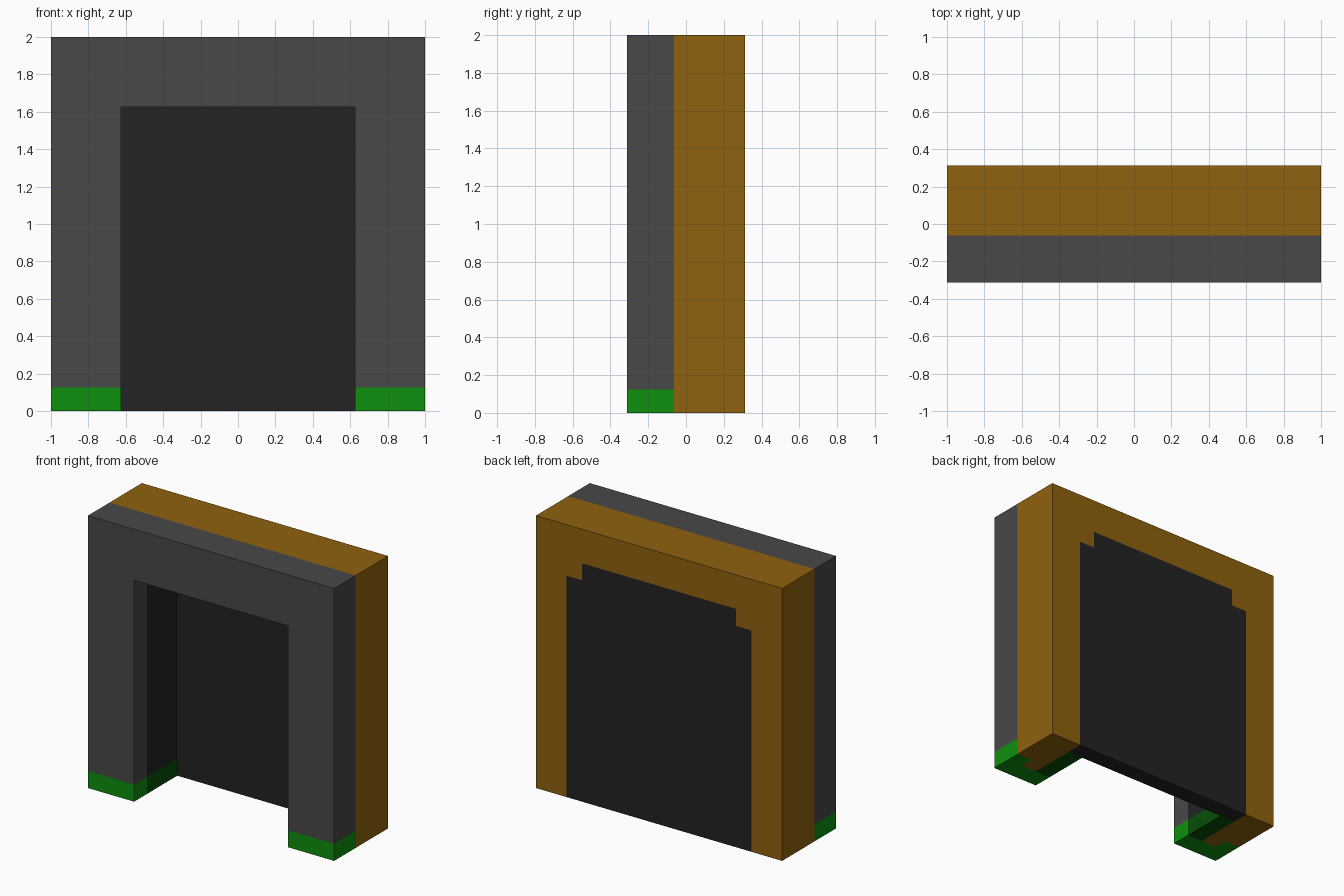
import bpy
import bmesh
from mathutils import Vector

if "Cube" in bpy.data.objects:
    bpy.data.objects.remove(bpy.data.objects["Cube"], do_unlink=True)


def linear(v):
    v /= 255
    return v / 12.92 if v <= 0.04045 else ((v + 0.055) / 1.055) ** 2.4


def make_material(name, rgb):
    mat = bpy.data.materials.new(name)
    mat.use_nodes = True
    colour = (*[linear(v) for v in rgb], 1)
    mat.diffuse_color = colour
    bsdf = mat.node_tree.nodes["Principled BSDF"]
    bsdf.inputs["Base Color"].default_value = colour
    bsdf.inputs["Roughness"].default_value = 0.9
    return mat


GREY, ORANGE, BLACK, GREEN, DARK_GREEN = range(5)
MATERIALS = [
    make_material("stone grey", (72, 72, 72)),
    make_material("ochre", (143, 98, 14)),
    make_material("black", (35, 35, 35)),
    make_material("green", (14, 144, 14)),
    make_material("dark green", (6, 78, 6)),
]

# Main dimensions
FRONT, JOINT, PANEL, BACK = -0.3125, -0.0625, 0.1875, 0.3125
HALF, TOP = 0.625, 1.625        # doorway
LINING = -0.165                 # depth where the dark lining starts
CUTS = {0: (-0.875, -0.75, -HALF, HALF, 0.75, 0.875),
        1: (LINING, PANEL),
        2: (0.125, TOP, 1.75)}


def add_box(bm, lo, hi):
    verts = bmesh.ops.create_cube(bm, size=1)["verts"]
    lo, hi = Vector(lo), Vector(hi)
    for v in verts:
        v.co = (lo + hi) / 2 + v.co * (hi - lo)


def arch_boxes(y0, y1):
    return [((-1, y0, 0), (-HALF, y1, TOP)),
            ((HALF, y0, 0), (1, y1, TOP)),
            ((-1, y0, TOP), (1, y1, 2))]


def build(name, boxes, paint):
    """Join boxes into one shell, cut it along the colour borders, paint it."""
    bm = bmesh.new()
    for lo, hi in boxes:
        add_box(bm, lo, hi)
    for axis, places in CUTS.items():
        normal = Vector([float(i == axis) for i in range(3)])
        for p in places:
            geom = bm.verts[:] + bm.edges[:] + bm.faces[:]
            bmesh.ops.bisect_plane(bm, geom=geom, dist=1e-5,
                                   plane_co=normal * p, plane_no=normal)
    # Remove touching inner faces and the hidden joint between the frames
    groups = {}
    for f in bm.faces:
        key = tuple(round(c, 3) for c in f.calc_center_median())
        groups.setdefault(key, []).append(f)
    hidden = [f for key, faces in groups.items() for f in faces
              if len(faces) > 1 or abs(key[1] - JOINT) < 0.002]
    bmesh.ops.delete(bm, geom=hidden, context="FACES")
    bmesh.ops.remove_doubles(bm, verts=bm.verts[:], dist=1e-4)
    bm.normal_update()
    for f in bm.faces:
        f.material_index = paint(f.calc_center_median(), f.normal)
    mesh = bpy.data.meshes.new(name)
    bm.to_mesh(mesh)
    bm.free()
    for mat in MATERIALS:
        mesh.materials.append(mat)
    obj = bpy.data.objects.new(name, mesh)
    bpy.context.collection.objects.link(obj)


def is_inside(c):
    return abs(c.x) < HALF + 0.001 and c.z < TOP + 0.001


def paint_front(c, n):
    low = c.z < 0.125
    if n.z < -0.5 and low:                      # soles of the feet
        if c.y > LINING and abs(c.x) < 0.875:
            return DARK_GREEN if abs(c.x) < 0.75 else ORANGE
        return GREEN
    if is_inside(c) and c.y > LINING:           # doorway lining
        return DARK_GREEN if low else BLACK
    return GREEN if low else GREY


def paint_rear(c, n):
    if n.y > 0.5:                               # stepped dark back
        dark = (abs(c.x) < 0.75 and c.z < TOP) or (abs(c.x) < HALF and c.z < 1.75)
        return BLACK if dark else ORANGE
    if n.z < -0.5 and c.z < 0.1:                # underside
        if abs(c.x) > 0.75:
            return ORANGE
        return BLACK if c.y > PANEL else DARK_GREEN
    if is_inside(c):                            # lining and panel
        return DARK_GREEN if c.z < 0.125 and abs(n.x) > 0.5 else BLACK
    return ORANGE


# Grey front arch with green feet
build("front_frame", arch_boxes(FRONT, JOINT), paint_front)

# Ochre rear arch closed by the back panel
build("rear_frame", arch_boxes(JOINT, BACK)
      + [((-HALF, PANEL, 0), (HALF, BACK, TOP))], paint_rear)
